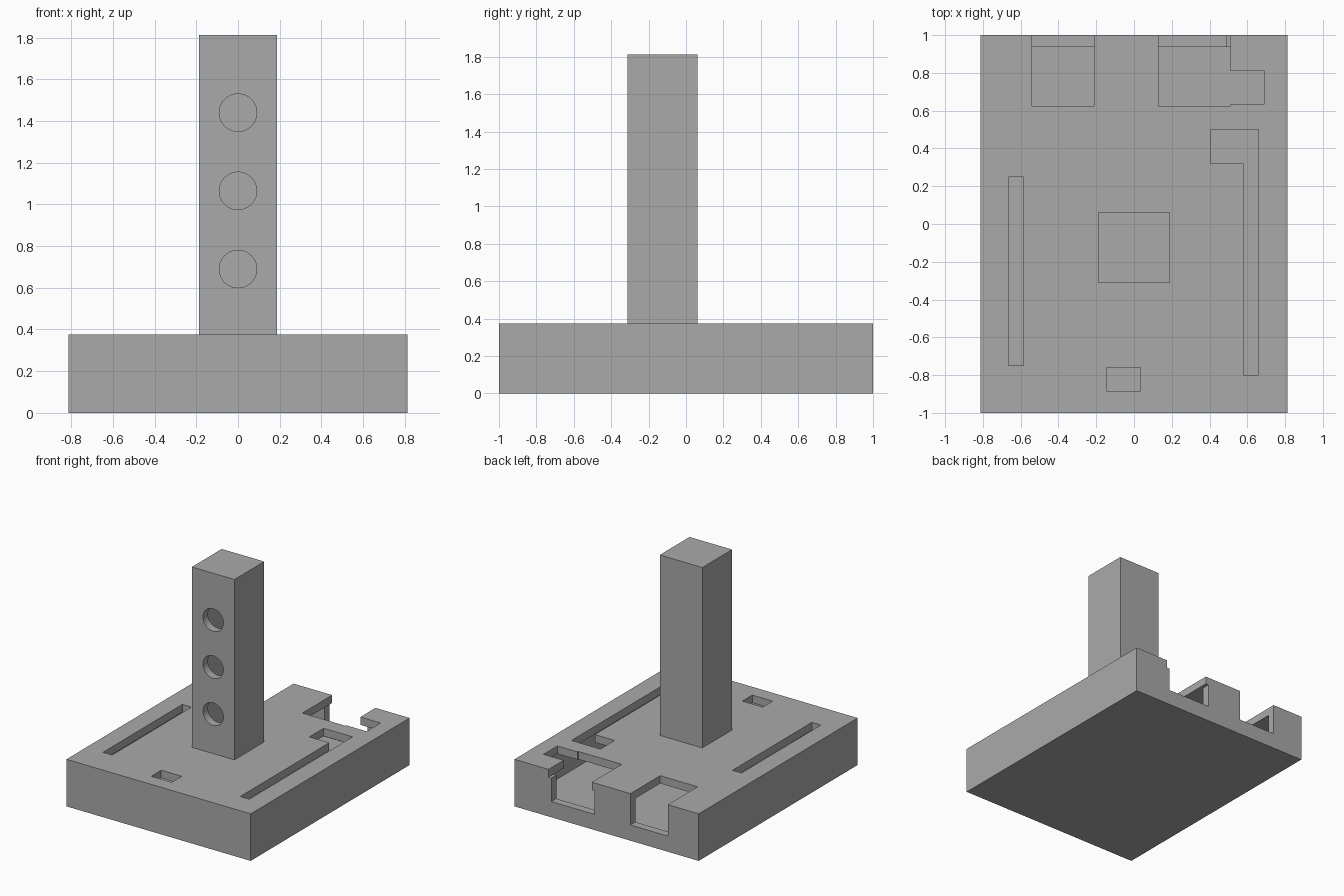
import bpy

default = bpy.data.objects.get("Cube")
if default:
    bpy.data.objects.remove(default, do_unlink=True)

# Single flat grey
grey = bpy.data.materials.new("plain_grey")
grey.use_nodes = True
colour = (0.4, 0.4, 0.4, 1)
grey.diffuse_color = colour
grey.node_tree.nodes["Principled BSDF"].inputs["Base Color"].default_value = colour

WALL = 0.0625
BASE_TOP = 0.375
PLATE_UNDER = BASE_TOP - WALL
TOWER_TOP = 1.8125


def box(name, x, y, z):
    """Axis-aligned box from (min, max) pairs."""
    spans = (x, y, z)
    bpy.ops.mesh.primitive_cube_add(size=1, location=[(a + b) / 2 for a, b in spans])
    ob = bpy.context.object
    ob.name = name
    ob.scale = [b - a for a, b in spans]
    bpy.ops.object.transform_apply(location=True, rotation=True, scale=True)
    ob.data.materials.append(grey)
    return ob


def cut(target, cutter):
    """Subtract the cutter from the target, then discard it."""
    cutter.hide_render = True
    mod = target.modifiers.new("cut", "BOOLEAN")
    mod.operation = "DIFFERENCE"
    mod.solver = "EXACT"
    mod.object = cutter
    bpy.context.view_layer.objects.active = target
    bpy.ops.object.modifier_apply(modifier=mod.name)
    bpy.data.objects.remove(cutter, do_unlink=True)


# Hollow base enclosure
base = box("base_box", (-0.8125, 0.8125), (-1, 1), (0, BASE_TOP))
cut(base, box("base_cavity", (-0.75, 0.75), (-0.9375, 0.9375), (WALL, PLATE_UNDER)))

# Openings through the top plate
top_openings = [
    ((-0.54, -0.21), (0.625, 1.1)),     # right rear notch
    ((0.13, 0.512), (0.625, 1.1)),      # left rear notch
    ((0.45, 0.69), (0.635, 0.81)),      # side arm of the left notch
    ((-0.665, -0.585), (-0.75, 0.25)),  # long straight slot
    ((0.58, 0.66), (-0.80, 0.50)),      # long leg of the bent slot
    ((0.405, 0.62), (0.32, 0.50)),      # short leg of the bent slot
    ((-0.145, 0.035), (-0.885, -0.76)), # small front window
]
for x, y in top_openings:
    cut(base, box("top_cutter", x, y, (PLATE_UNDER - 0.0005, 0.5)))

# Openings through the rear wall
for x in ((-0.54, -0.21), (0.105, 0.487)):
    cut(base, box("rear_cutter", x, (0.9, 1.1), (0.125, PLATE_UNDER)))

# Hollow tower with three round holes in front
tower = box("tower", (-0.1875, 0.1875), (-0.3125, 0.0625), (BASE_TOP, TOWER_TOP))
cut(tower, box("tower_cavity", (-0.125, 0.125), (-0.25, 0), (0.3, TOWER_TOP - WALL)))
for i in range(3):
    bpy.ops.mesh.primitive_cylinder_add(
        vertices=48, radius=0.09, depth=0.2,
        location=(0, -0.3, 0.69 + i * 0.375), rotation=(1.5707963, 0, 0))
    hole = bpy.context.object
    hole.data.materials.append(grey)
    cut(tower, hole)

# Crisp edges, smooth hole walls
for ob in (base, tower):
    bpy.ops.object.select_all(action="DESELECT")
    ob.select_set(True)
    bpy.context.view_layer.objects.active = ob
    bpy.ops.object.shade_smooth_by_angle()
